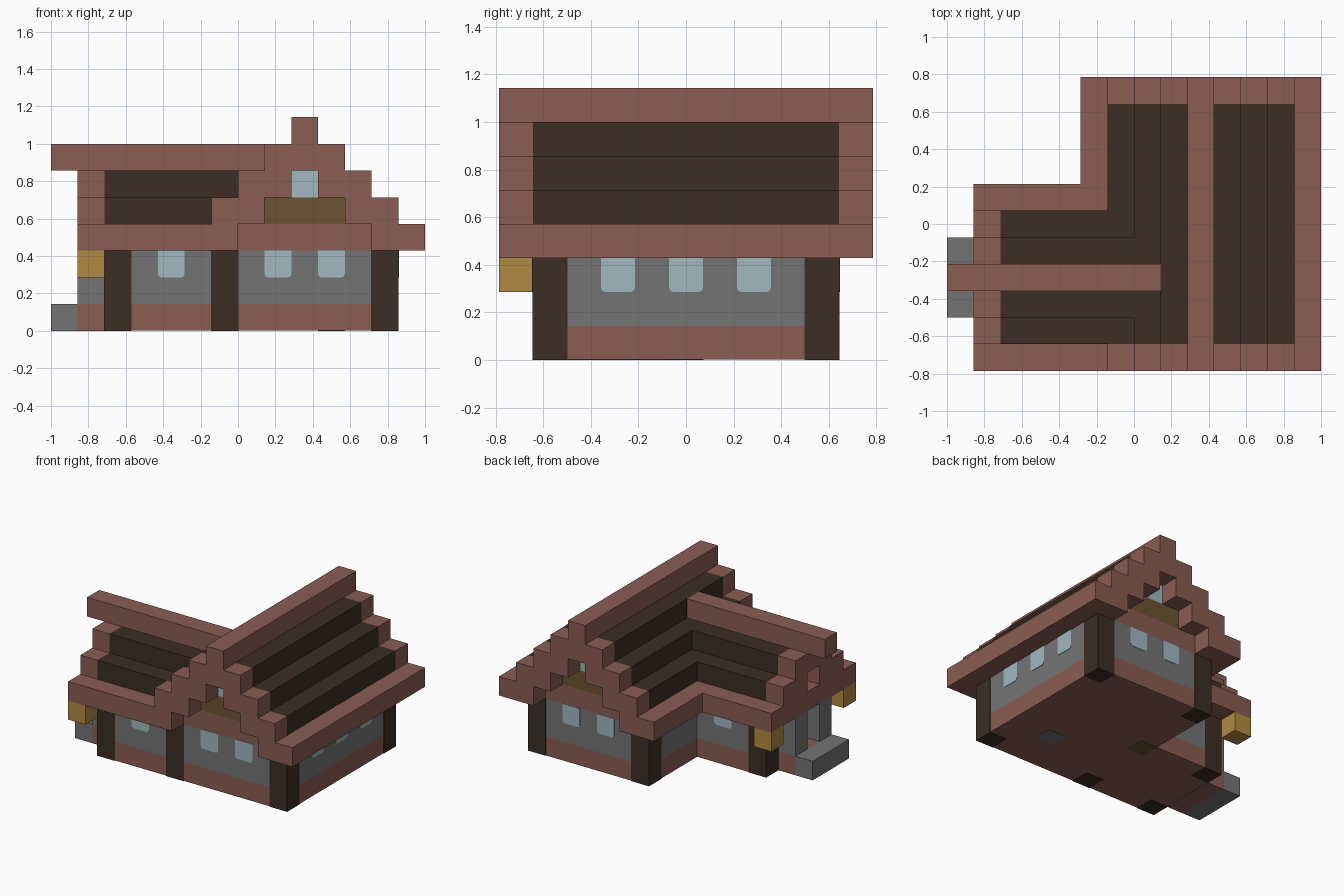
import bpy
import bmesh
from mathutils import Matrix, Vector

default_cube = bpy.data.objects.get("Cube")
if default_cube:
    bpy.data.objects.remove(default_cube, do_unlink=True)

UNIT = 2 / 14            # size of one building block
ORIGIN = Vector((7, 5.5, 0))
PROUD = 0.015            # how far the posts stand out, in blocks


def srgb_to_linear(value):
    value /= 255
    return value / 12.92 if value <= 0.04045 else ((value + 0.055) / 1.055) ** 2.4


def make_material(name, red, green, blue):
    colour = [srgb_to_linear(c) for c in (red, green, blue)] + [1]
    material = bpy.data.materials.new(name)
    material.use_nodes = True
    material.diffuse_color = colour
    shader = material.node_tree.nodes["Principled BSDF"]
    shader.inputs["Base Color"].default_value = colour
    shader.inputs["Roughness"].default_value = 0.9
    return material


brick = make_material("red_brown_brick", 138, 93, 83)
dark_wood = make_material("dark_wood", 60, 45, 35)
stone = make_material("grey_stone", 116, 116, 116)
glass = make_material("pale_blue_glass", 160, 184, 192)
gold = make_material("lantern_gold", 178, 138, 68)
olive = make_material("olive_wood", 108, 84, 51)


def finish(name, mesh_data, material):
    mesh = bpy.data.meshes.new(name)
    mesh_data.to_mesh(mesh)
    mesh_data.free()
    mesh.materials.append(material)
    part = bpy.data.objects.new(name, mesh)
    bpy.context.scene.collection.objects.link(part)
    return part


def blocks(name, material, *boxes):
    """One part made of boxes, each given as x, y and z ranges in blocks."""
    bm = bmesh.new()
    for ranges in boxes:
        low = Vector([r[0] for r in ranges])
        high = Vector([r[1] for r in ranges])
        centre = ((low + high) / 2 - ORIGIN) * UNIT
        size = (high - low) * UNIT
        bmesh.ops.create_cube(bm, size=1, matrix=Matrix.LocRotScale(centre, None, size))
    return finish(name, bm, material)


def cell(start, length=1):
    return (start, start + length)


def flip(span, total):
    """Mirror a range inside a given total width."""
    return (total - span[1], total - span[0])


def window(name, centre, across, outward):
    """Thin pane with clipped lower corners on a wall."""
    bm = bmesh.new()
    outline = [(-.5, .12), (-.46, .04), (-.38, 0), (.38, 0), (.46, .04), (.5, .12), (.5, 1), (-.5, 1)]
    across, outward = Vector(across), Vector(outward)
    base = Vector(centre) + outward * 0.02
    points = [base + across * u + Vector((0, 0, v)) for u, v in outline]
    face = bm.faces.new([bm.verts.new((p - ORIGIN) * UNIT) for p in points])
    pushed = bmesh.ops.extrude_face_region(bm, geom=[face])["geom"]
    moved = [v for v in pushed if isinstance(v, bmesh.types.BMVert)]
    bmesh.ops.translate(bm, verts=moved, vec=outward * -0.04 * UNIT)
    bmesh.ops.recalc_face_normals(bm, faces=bm.faces)
    return finish(name, bm, glass)


# Walls: main house and side wing, brick footing under stone
house, house_depth = (6, 13), (1, 10)
wing, wing_depth = (2, 7), (1, 6)
blocks("footing", brick,
       (house, house_depth, (PROUD, 1)), (wing, wing_depth, (PROUD, 1)))
blocks("stone_walls", stone,
       (house, house_depth, (1, 3)), (wing, wing_depth, (1, 3)))

# Corner posts
for x, y in ((2, 1), (2, 5), (6, 1), (6, 9), (12, 1), (12, 9)):
    blocks("corner_post", dark_wood,
           ((x - PROUD, x + 1 + PROUD), (y - PROUD, y + 1 + PROUD), (0, 3)))

# Floor blocks that show underneath
blocks("floor_wood_block", olive, (cell(6), cell(5), (0, 1)))
blocks("floor_stone_block", stone, (cell(10), cell(3), (0, 1)))

# Windows
for x, sides in ((4.5, (1, 6)), (8.5, (1, 10)), (10.5, (1, 10))):
    for y, facing in zip(sides, (-1, 1)):
        window("wall_window", (x, y, 2), (1, 0, 0), (0, facing, 0))
for y in (3.5, 5.5, 7.5):
    window("side_window", (13, y, 2), (0, 1, 0), (1, 0, 0))

# Beams and eaves on top of the walls
level = cell(3)
blocks("main_eaves", brick,
       ((12, 14), (0, 11), level), ((5, 7), (6, 11), level),
       ((7, 12), cell(1), level), ((7, 12), cell(9), level))
blocks("wing_eaves", brick,
       ((1, 7), (0, 2), level), ((1, 6), (5, 7), level),
       (cell(1), (0, 7), level), (cell(2), wing_depth, level))

# Main roof: stepped dark courses with brick gable rims at both ends
for step in range(1, 4):
    layer = cell(3 + step)
    outer = cell(13 - step)
    rim = (12 - step, 14 - step)
    for side in (outer, flip(outer, 19)):
        blocks("main_roof_course", dark_wood, (side, house_depth, layer))
    for side in (rim, flip(rim, 19)):
        blocks("main_gable_rim", brick,
               (side, cell(0), layer), (side, cell(10), layer))
blocks("main_ridge", brick, (cell(9), (0, 11), cell(7)))

# Recessed gable infill with a wood panel and an attic window
for y in (1, 9):
    row = cell(y)
    blocks("gable_infill", brick,
           (cell(7), row, cell(4)), (cell(11), row, cell(4)),
           (cell(8), row, cell(5)), (cell(10), row, cell(5)), (cell(9), row, cell(6)))
    blocks("gable_wood_panel", olive, ((8, 11), row, cell(4)))
    blocks("attic_window", glass, (cell(9), row, cell(5)))

# Wing roof: lower stepped courses running into the main roof
for step in range(1, 3):
    layer = cell(3 + step)
    outer = cell(step)
    rim = cell(step, 2)
    for side in (outer, flip(outer, 7)):
        blocks("wing_roof_course", dark_wood, ((2, 5 + step), side, layer))
    for side in (rim, flip(rim, 7)):
        blocks("wing_gable_rim", brick, (cell(1), side, layer))
blocks("wing_gable_infill", brick,
       (cell(2), (2, 5), cell(4)), (cell(2), cell(3), cell(5)))
blocks("wing_ridge", brick, ((0, 8), cell(3), cell(6)))

# Entrance: step, threshold, pillars, door and lanterns
blocks("entrance_step", stone, (cell(0), (2, 5), (0, 1)))
blocks("entrance_threshold", brick, (cell(1), (2, 5), (0, 1)))
for y in (2, 4):
    blocks("entrance_pillar", stone, (cell(1), cell(y), (1, 3)))
blocks("door", olive, ((2 - PROUD, 2), cell(3), (1, 3)))
for y in (0, 6):
    blocks("lantern", gold, (cell(1), cell(y), cell(2)))
